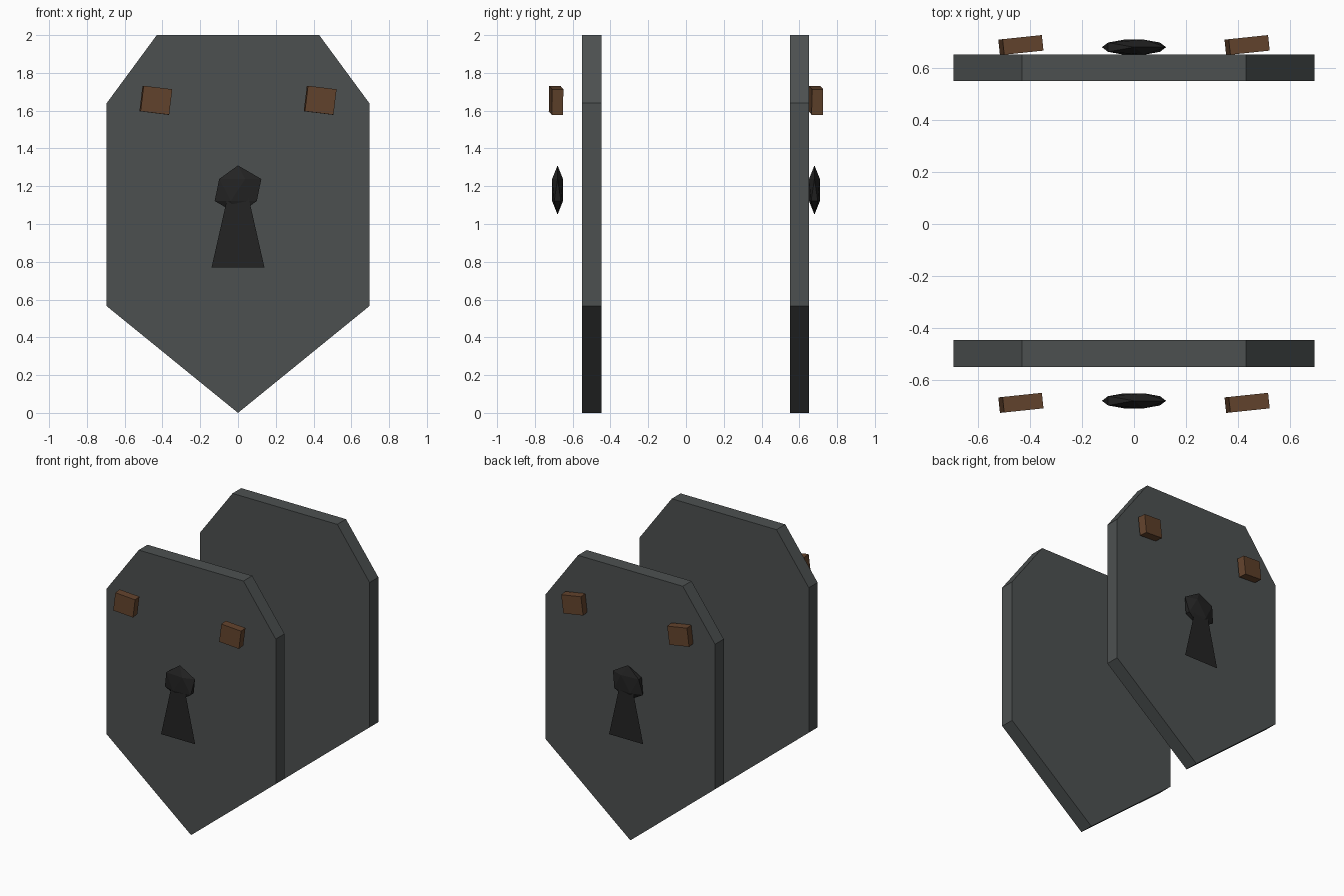
import bpy, bmesh
from math import radians
from mathutils import Matrix, Euler

cube = bpy.data.objects.get("Cube")
if cube:
    bpy.data.objects.remove(cube, do_unlink=True)


def material(name, rgb):
    m = bpy.data.materials.new(name)
    m.use_nodes = True
    m.diffuse_color = (*rgb, 1)
    m.node_tree.nodes["Principled BSDF"].inputs["Base Color"].default_value = (*rgb, 1)
    return m


iron = material("iron grey", (0.073, 0.081, 0.081))
wood = material("stud brown", (0.125, 0.057, 0.026))
black = material("keyhole black", (0.017, 0.017, 0.017))


def finish(bm, name, mat):
    bmesh.ops.recalc_face_normals(bm, faces=bm.faces)
    mesh = bpy.data.meshes.new(name)
    bm.to_mesh(mesh)
    bm.free()
    mesh.materials.append(mat)
    obj = bpy.data.objects.new(name, mesh)
    bpy.context.collection.objects.link(obj)
    return obj


def outline(half, y):
    """Symmetric flat face from its right-hand profile, top to bottom."""
    bm = bmesh.new()
    pts = half + [(-x, z) for x, z in reversed(half) if x > 0]
    face = bm.faces.new([bm.verts.new((x, y, z)) for x, z in pts])
    return bm, face


def shield(name, y0, y1):
    bm, face = outline([(0.43, 2), (0.695, 1.64), (0.695, 0.565), (0, 0)], y0)
    ext = bmesh.ops.extrude_face_region(bm, geom=[face])["geom"]
    verts = [v for v in ext if isinstance(v, bmesh.types.BMVert)]
    bmesh.ops.translate(bm, verts=verts, vec=(0, y1 - y0, 0))
    # the extrusion keeps the first cap, so the plate is closed
    if not face.is_valid or face not in bm.faces:
        bmesh.ops.holes_fill(bm, edges=bm.edges)
    else:
        bmesh.ops.holes_fill(bm, edges=[e for e in bm.edges if e.is_boundary])
    finish(bm, name, iron)


def stud(name, x, y):
    bm = bmesh.new()
    turn = Euler((0, radians(7), radians(6))).to_matrix().to_4x4()
    size = Matrix.Diagonal((0.153, 0.06, 0.136, 1))
    bmesh.ops.create_cube(bm, size=1, matrix=Matrix.Translation((x, y, 1.655)) @ turn @ size)
    finish(bm, name, wood)


def keyhole(side, sign):
    # squashed faceted ball over a flat flared slot
    bm = bmesh.new()
    place = Matrix.Translation((0, sign * 0.68, 1.18)) @ Matrix.Diagonal((0.138, 0.034, 0.13, 1))
    bmesh.ops.create_icosphere(bm, subdivisions=1, radius=1, matrix=place)
    finish(bm, side + "_keyhole_top", black)
    bm, face = outline([(0.045, 1.19), (0.14, 0.77)], sign * 0.702)
    finish(bm, side + "_keyhole_slot", black)


# Two shield plates, each with studs and a keyhole on its outer side
shield("front_plate", -0.55, -0.447)
shield("back_plate", 0.55, 0.652)
for side, sign in (("front", -1), ("back", 1)):
    keyhole(side, sign)
    for hand, x in (("right", -0.435), ("left", 0.435)):
        stud(f"{side}_{hand}_stud", x, sign * 0.688)
